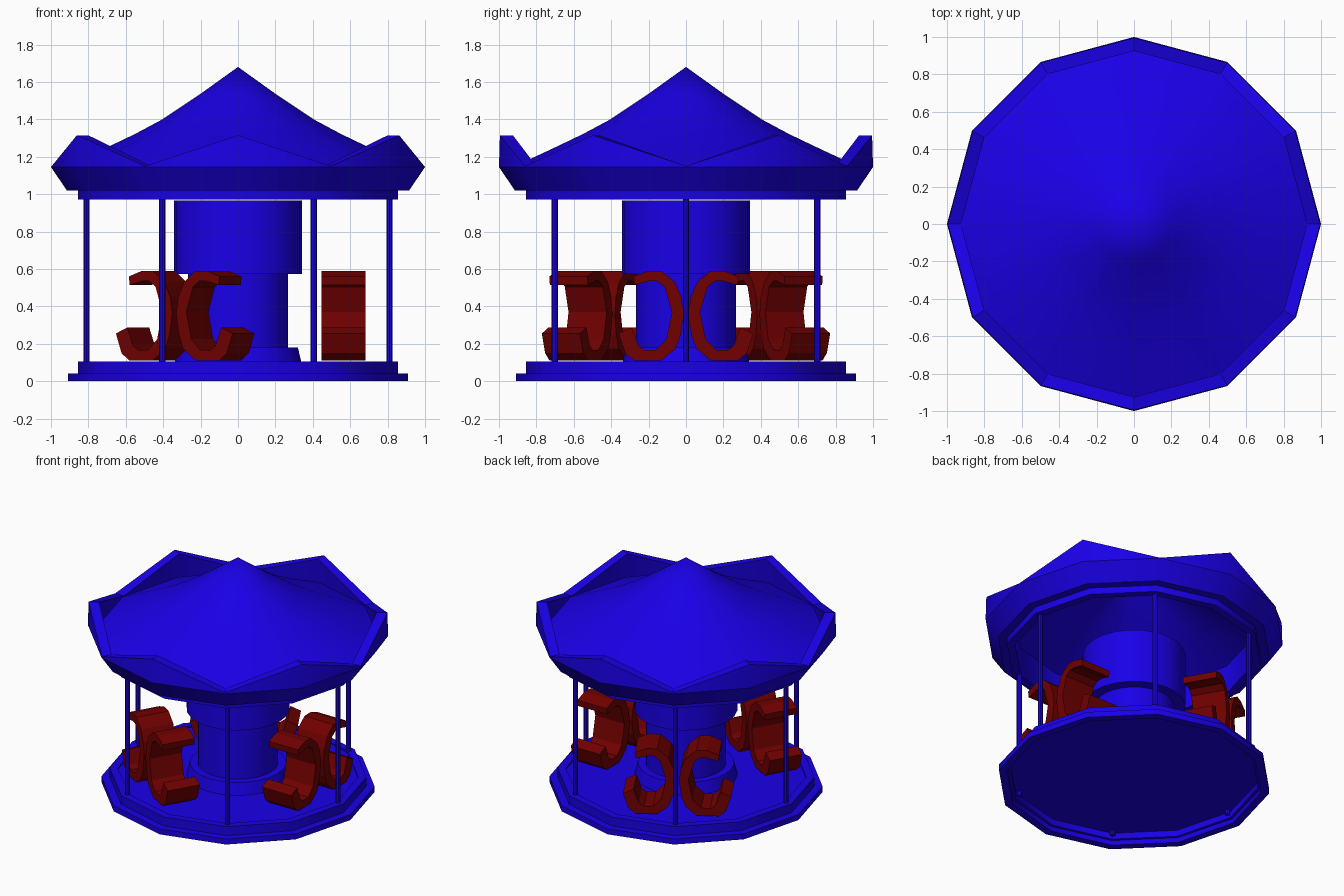
import bpy, bmesh
from math import sin, cos, pi, radians
from mathutils import Matrix

old = bpy.data.objects.get("Cube")
if old:
    bpy.data.objects.remove(old, do_unlink=True)


def material(name, rgb):
    m = bpy.data.materials.new(name)
    m.use_nodes = True
    m.diffuse_color = (*rgb, 1)
    m.node_tree.nodes["Principled BSDF"].inputs["Base Color"].default_value = (*rgb, 1)
    return m


BLUE = material("royal blue", (0.01, 0.0, 0.8))
RED = material("dark red", (0.165, 0.0, 0.0))


def finish(name, bm, mat, smooth=True):
    bmesh.ops.remove_doubles(bm, verts=bm.verts, dist=0.0005)
    bmesh.ops.recalc_face_normals(bm, faces=bm.faces)
    mesh = bpy.data.meshes.new(name)
    bm.to_mesh(mesh)
    bm.free()
    mesh.materials.append(mat)
    obj = bpy.data.objects.new(name, mesh)
    bpy.context.collection.objects.link(obj)
    if smooth:
        bpy.ops.object.select_all(action="DESELECT")
        obj.select_set(True)
        bpy.context.view_layer.objects.active = obj
        bpy.ops.object.shade_smooth_by_angle(angle=radians(35))
    return obj


def lathe(name, profile, sides, mat):
    """Spin (radius, z[, z at odd corners]) points; the two axis points close it."""
    bm = bmesh.new()
    rings = []
    for r, *z in profile:
        if r == 0:
            rings.append([bm.verts.new((0, 0, z[0]))] * sides)
        else:
            rings.append([bm.verts.new((r * cos(2 * pi * i / sides), r * sin(2 * pi * i / sides),
                                        z[i % 2 * (len(z) - 1)])) for i in range(sides)])
    for a, b in zip(rings, rings[1:]):
        for i in range(sides):
            j = (i + 1) % sides
            corners = list(dict.fromkeys((a[i], a[j], b[j], b[i])))
            bm.faces.new(corners)
    return finish(name, bm, mat)


# Canopy with a zigzag rim and a hollow underside
lathe("canopy", [(0, 1.68), (0.2, 1.537), (0.41, 1.397), (0.55, 1.322), (0.69, 1.255),
                 (0.935, 1.14), (0.925, 1.15, 1.315), (0.995, 1.15, 1.315), (1, 1.145),
                 (0.915, 1.02), (0.855, 1.02), (0.855, 0.972), (0.8, 0.972), (0.8, 1.18),
                 (0.55, 1.295), (0.41, 1.37), (0.2, 1.51), (0, 1.65)], 12, BLUE)

# Stepped platform with a raised edge, hollow below
lathe("platform", [(0, 0.095), (0.8, 0.095), (0.8, 0.105), (0.855, 0.105), (0.855, 0.04),
                   (0.91, 0.04), (0.91, 0), (0.855, 0), (0.855, 0.035), (0.835, 0.035),
                   (0.835, 0.08), (0, 0.08)], 12, BLUE)

# Central column with a foot and a wider drum
lathe("column", [(0, 0.967), (0.342, 0.967), (0.342, 0.572), (0.267, 0.572), (0.267, 0.18),
                 (0.32, 0.18), (0.342, 0.09), (0, 0.09)], 24, BLUE)

# Six posts
for k in range(6):
    post = lathe("post_%d" % (k + 1), [(0, 1.0), (0.017, 1.0), (0.017, 0.05), (0, 0.05)], 8, BLUE)
    post.location = (0.81 * cos(k * pi / 3), 0.81 * sin(k * pi / 3), 0)

# Curled seat cross-section: outer side from hood to lip, then inner side back
SEAT = [(0.275, 0.515), (0.28, 0.56), (0.2, 0.59), (0.13, 0.588), (0.06, 0.53), (0.025, 0.45),
        (0.012, 0.36), (0.028, 0.25), (0.055, 0.175), (0.13, 0.112), (0.28, 0.112),
        (0.325, 0.15), (0.36, 0.255), (0.29, 0.287), (0.255, 0.19), (0.22, 0.165),
        (0.16, 0.168), (0.105, 0.225), (0.075, 0.37), (0.115, 0.505), (0.155, 0.535),
        (0.2, 0.535)]


def seat(name, side, angle):
    bm = bmesh.new()
    face = bm.faces.new([bm.verts.new((0.447, side * t, z)) for t, z in SEAT])
    out = bmesh.ops.extrude_face_region(bm, geom=[face], use_keep_orig=True)["geom"]
    bmesh.ops.translate(bm, vec=(0.235, 0, 0),
                        verts=[v for v in out if isinstance(v, bmesh.types.BMVert)])
    bm.transform(Matrix.Rotation(angle, 4, "Z"))
    finish(name, bm, RED, smooth=False)


# Three back-to-back pairs of seats
for k in range(3):
    for side, label in ((1, "forward"), (-1, "rear")):
        seat("seat_%s_%d" % (label, k + 1), side, k * 2 * pi / 3)
